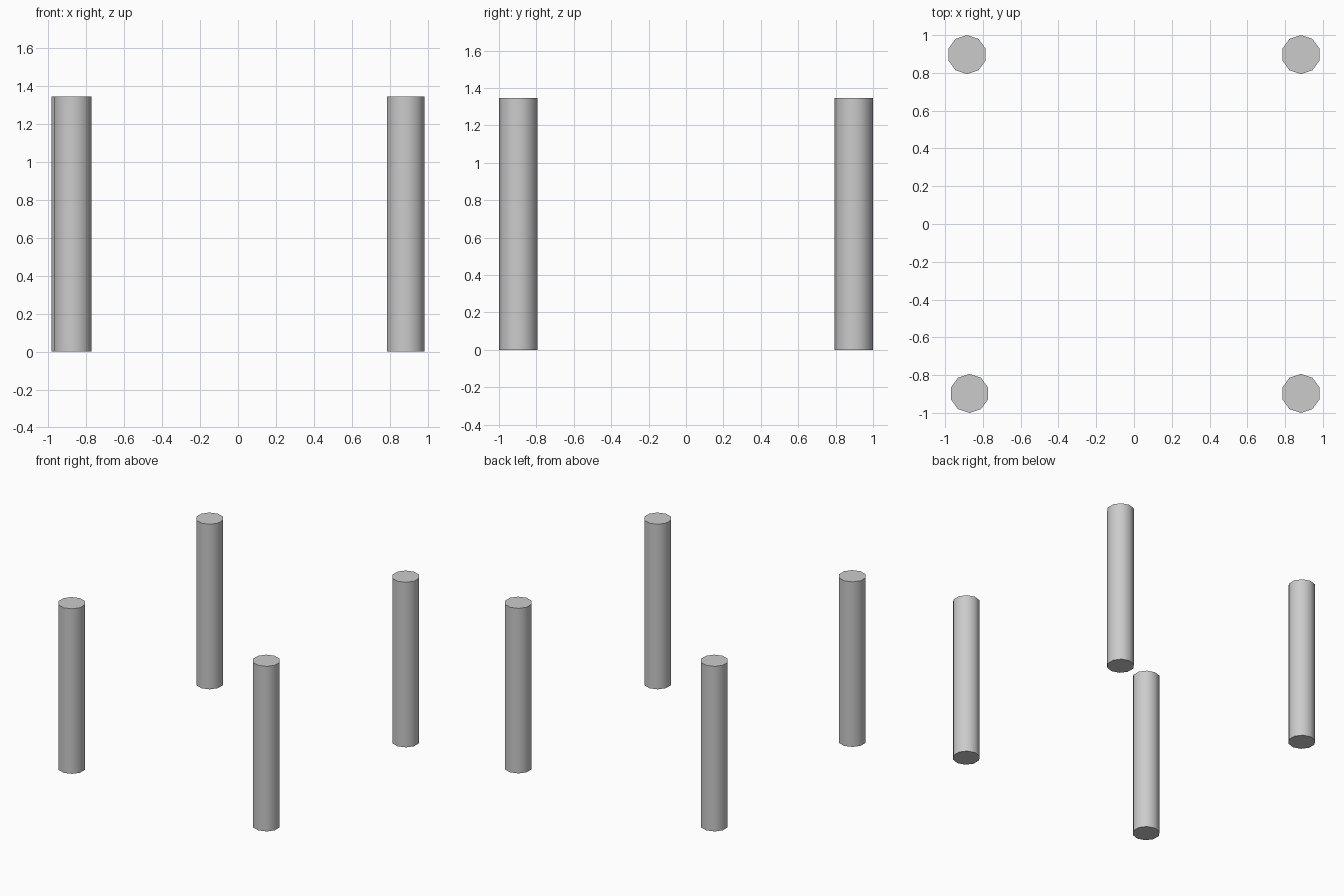
import bpy
import math

if "Cube" in bpy.data.objects:
    bpy.data.objects.remove(bpy.data.objects["Cube"])

RADIUS = 0.103
HEIGHT = 1.345

# Four upright ten-sided posts; the front left one sits slightly inward
posts = {
    "front_left_post": (-0.871, -0.897),
    "front_right_post": (0.884, -0.897),
    "back_left_post": (-0.884, 0.897),
    "back_right_post": (0.884, 0.897),
}


def add_post(name, x, y):
    # Corners point along +y and -y, flat sides face +x and -x
    bpy.ops.mesh.primitive_cylinder_add(
        vertices=10, radius=RADIUS, depth=HEIGHT, location=(x, y, HEIGHT / 2))
    post = bpy.context.object
    post.name = name
    # Smooth sides with sharp cap rims
    bpy.ops.object.shade_smooth_by_angle(angle=math.radians(45))


for name, (x, y) in posts.items():
    add_post(name, x, y)
